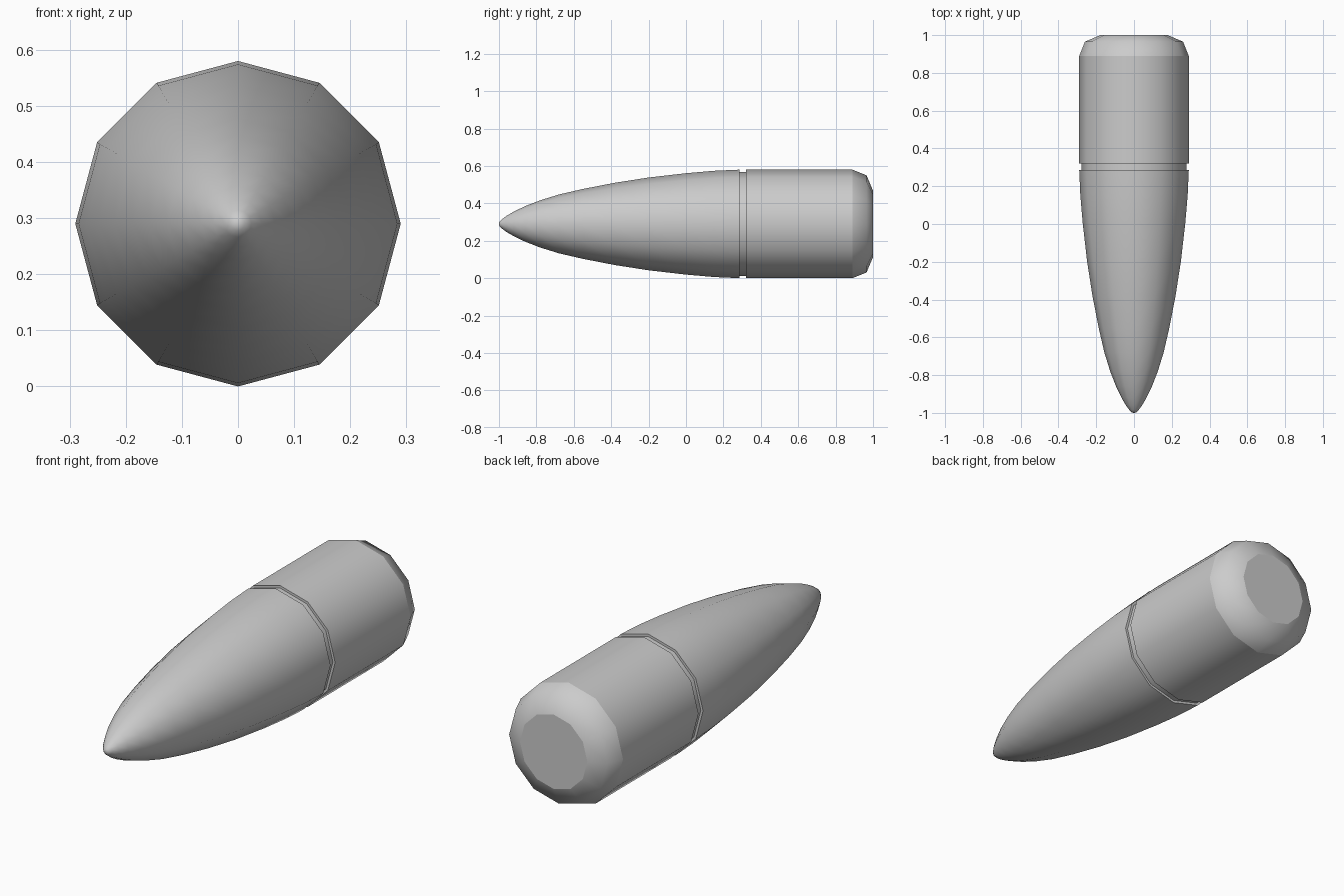
import bpy, bmesh, math

if "Cube" in bpy.data.objects:
    bpy.data.objects.remove(bpy.data.objects["Cube"])

SIDES, R = 12, 0.29

# Profile from nose to base: (y, radius)
profile = [
    (-0.998, 0.012), (-0.985, 0.024), (-0.96, 0.043), (-0.92, 0.066),
    (-0.86, 0.095), (-0.78, 0.126), (-0.68, 0.157), (-0.55, 0.187),
    (-0.38, 0.220), (-0.20, 0.248), (0.0, 0.271), (0.15, 0.284),
    (0.285, R),
    (0.285, 0.278), (0.32, 0.278), (0.32, R),   # groove
    (0.89, R), (0.965, 0.26), (1.0, 0.178),     # rounded base
]
bm = bmesh.new()


def ring(y, r):
    return [bm.verts.new((r * math.sin(2 * math.pi * i / SIDES), y,
                          R + r * math.cos(2 * math.pi * i / SIDES)))
            for i in range(SIDES)]


rings = [ring(y, r) for y, r in profile]

# Shell between neighbouring rings
for a, b in zip(rings, rings[1:]):
    for i in range(SIDES):
        j = (i + 1) % SIDES
        bm.faces.new((a[i], a[j], b[j], b[i]))

# Pointed nose and flat base
tip = bm.verts.new((0, -1, R))
for i in range(SIDES):
    bm.faces.new((tip, rings[0][(i + 1) % SIDES], rings[0][i]))
base = bm.faces.new(rings[-1])
bmesh.ops.recalc_face_normals(bm, faces=bm.faces[:])

# Smooth surface with sharp groove, shoulder and base edges
for f in bm.faces:
    f.smooth = f is not base
for k in (12, 13, 14, 15, 16, 18):
    for i in range(SIDES):
        bm.edges.get((rings[k][i], rings[k][(i + 1) % SIDES])).smooth = False

mesh = bpy.data.meshes.new("bullet_tip")
bm.to_mesh(mesh)
bm.free()
bpy.context.collection.objects.link(bpy.data.objects.new("bullet_tip", mesh))
